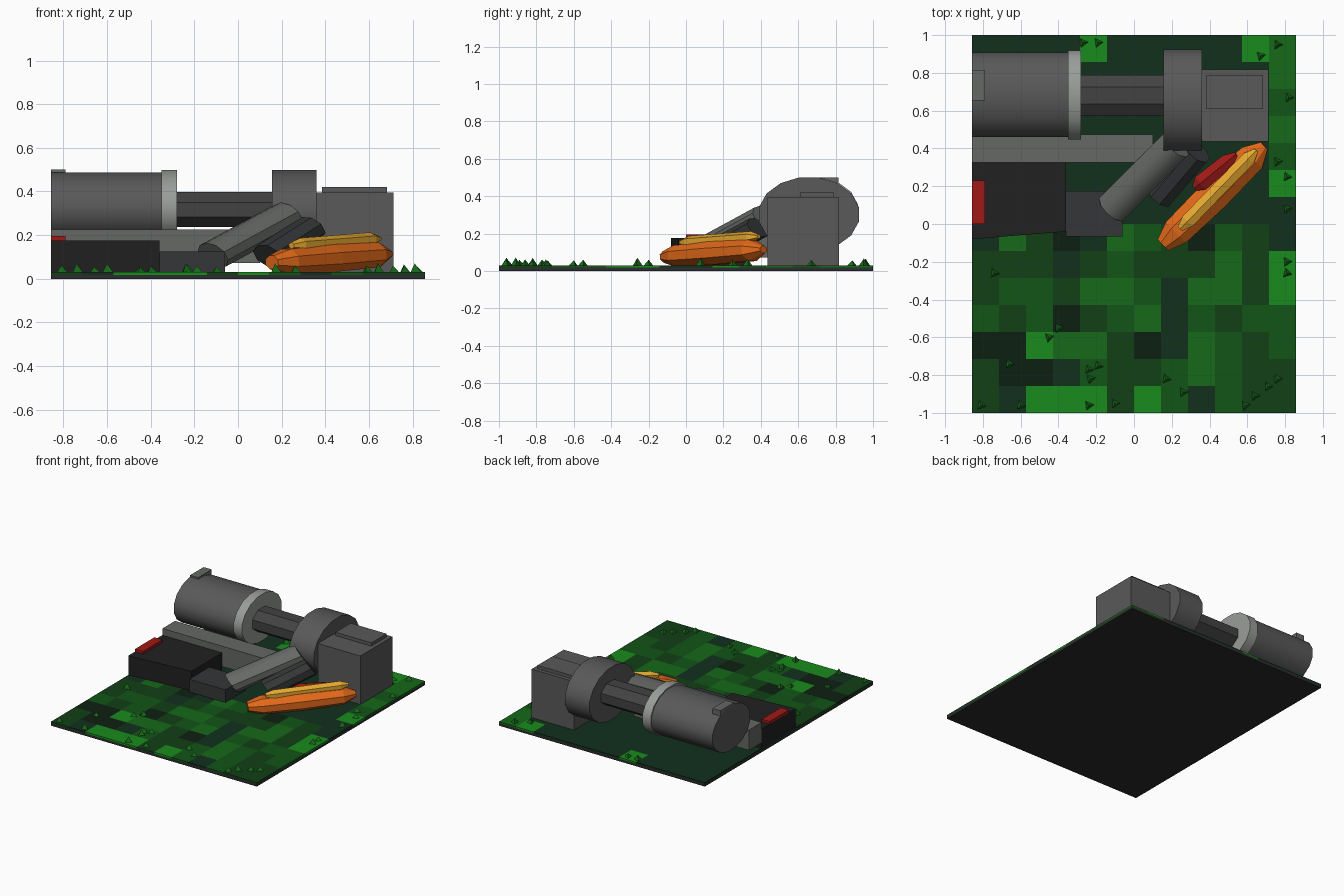
import bpy, bmesh, math, random
from mathutils import Vector

if "Cube" in bpy.data.objects:
    bpy.data.objects.remove(bpy.data.objects["Cube"])

random.seed(4)
SQUASH = 0.74          # every round part is flattened in height
X, G = 0.857, 0.03     # ground half width and thickness


def material(name, rgb):
    m = bpy.data.materials.new(name)
    m.diffuse_color = (*rgb, 1)
    m.use_nodes = True
    m.node_tree.nodes["Principled BSDF"].inputs["Base Color"].default_value = m.diffuse_color
    return m


def finish(name, bm, mats=(), smooth=False):
    bmesh.ops.recalc_face_normals(bm, faces=bm.faces)
    me = bpy.data.meshes.new(name)
    bm.to_mesh(me)
    bm.free()
    ob = bpy.data.objects.new(name, me)
    bpy.context.collection.objects.link(ob)
    for m in mats:
        me.materials.append(m)
    if smooth:
        bpy.ops.object.select_all(action='DESELECT')
        ob.select_set(True)
        bpy.context.view_layer.objects.active = ob
        bpy.ops.object.shade_smooth_by_angle(angle=math.radians(40))
    return ob


def block(name, outline, z0, z1, mat=None):
    """Upright prism over a footprint polygon."""
    bm = bmesh.new()
    low = [bm.verts.new((x, y, z0)) for x, y in outline]
    top = [bm.verts.new((x, y, z1)) for x, y in outline]
    bm.faces.new(low)
    bm.faces.new(top)
    n = len(outline)
    for i in range(n):
        j = (i + 1) % n
        bm.faces.new((low[i], low[j], top[j], top[i]))
    return finish(name, bm, [mat] if mat else [])


def rect(x0, x1, y0, y1):
    return [(x0, y0), (x1, y0), (x1, y1), (x0, y1)]


def tube(name, p, q, profile, sides, mat=None, smooth=False):
    """Flattened lathe between p and q; profile holds (fraction, radius)."""
    lift = lambda v: Vector((v[0], v[1], v[2] / SQUASH))
    p, q = lift(p), lift(q)
    d = (q - p).normalized()
    u = d.cross(Vector((0, 0, 1))).normalized()
    v = u.cross(d)
    bm = bmesh.new()
    rings = []
    for t, r in profile:
        ring = []
        for k in range(sides):
            a = 2 * math.pi * (k + 0.5) / sides
            c = p.lerp(q, t) + (u * math.cos(a) + v * math.sin(a)) * r
            ring.append(bm.verts.new((c.x, c.y, c.z * SQUASH)))
        rings.append(ring)
    bm.faces.new(rings[0])
    bm.faces.new(rings[-1])
    for a, b in zip(rings, rings[1:]):
        for k in range(sides):
            m = (k + 1) % sides
            bm.faces.new((a[k], a[m], b[m], b[k]))
    return finish(name, bm, [mat] if mat else [], smooth)


def straight(r):
    return [(0, r), (1, r)]


# Materials
soil = material("soil", (0.025, 0.025, 0.025))
greens = [material(f"green_{i}", c) for i, c in enumerate([
    (0.004, 0.014, 0.006), (0.006, 0.03, 0.012), (0.006, 0.05, 0.008),
    (0.006, 0.09, 0.008), (0.008, 0.14, 0.01), (0.01, 0.26, 0.012)])]
blade_green = material("blade_green", (0.01, 0.16, 0.012))
black = material("black", (0.015, 0.015, 0.016))
dark = material("dark_metal", (0.035, 0.037, 0.038))
steel = material("steel", (0.1, 0.1, 0.1))
shaft_grey = material("shaft_grey", (0.055, 0.055, 0.055))
pale = material("pale_metal", (0.13, 0.14, 0.13))
rim_grey = material("rim_grey", (0.32, 0.34, 0.32))
red = material("red", (0.35, 0.01, 0.008))
orange = material("orange", (0.75, 0.14, 0.01))
yellow = material("yellow", (0.8, 0.4, 0.03))

# Ground slab with a patchwork top of 12 x 14 tiles
block("ground_base", rect(-X, X, -1, 1), 0, G - 0.012, soil)
bm = bmesh.new()
for i in range(12):
    for j in range(14):
        x0, y0 = -X + i * X / 6, -1 + j / 7
        hidden = i < 11 and j > 6
        edge = j == 0 or i == 11
        shade = 1 if hidden else min(5, random.choice((0, 1, 2, 2, 3, 3, 4)) + edge)
        if (i, j) in ((4, 13), (2, 2), (11, 8), (10, 13)):
            shade = 5
        c = [(x, y, z) for z in (G - 0.012, G)
             for x, y in rect(x0, x0 + X / 6, y0, y0 + 1 / 7)]
        v = [bm.verts.new(k) for k in c]
        f = [bm.faces.new(v[4:])]
        for on, a, b in ((j == 0, 0, 1), (i == 11, 1, 2), (j == 13, 2, 3), (i == 0, 3, 0)):
            if on:
                f.append(bm.faces.new((v[a], v[b], v[b + 4], v[a + 4])))
        for face in f:
            face.material_index = shade
bmesh.ops.remove_doubles(bm, verts=bm.verts, dist=1e-4)
finish("ground_tiles", bm, greens)

# Grass blades: three-sided spikes
spots = [(-.27, .96), (-.19, .96), (.67, .89), (.76, .95), (.82, .67), (.76, .33),
         (.81, .25), (.81, .08), (.81, -.2), (.81, -.26), (-.74, -.26), (-.66, -.74),
         (-.45, -.6), (-.4, -.55), (-.24, -.77), (-.19, -.75), (-.23, -.82), (-.24, -.96),
         (-.1, -.95), (.17, -.82), (.26, -.89), (.76, -.82), (.71, -.86), (.59, -.96),
         (.64, -.91), (-.81, -.96), (-.6, -.96)]
bm = bmesh.new()
for x, y in spots:
    h, a0 = random.uniform(0.025, 0.042), random.uniform(-0.3, 0.3)
    tip = bm.verts.new((x, y, G + h))
    base = [bm.verts.new((x + 0.03 * math.cos(a0 + a), y + 0.03 * math.sin(a0 + a), G - 0.002))
            for a in (0, 2.094, 4.189)]
    bm.faces.new(base)
    for k in range(3):
        bm.faces.new((base[k], base[(k + 1) % 3], tip))
finish("grass_blades", bm, [blade_green])

# Engine: tank, rim, shaft, wheel
tube("tank", (-X, .685, .322), (-.35, .685, .322), straight(.228), 16, steel, True)
tube("tank_rim", (-.35, .683, .324), (-.28, .683, .324), straight(.24), 16, rim_grey, True)
tube("shaft", (-.29, .68, .317), (.16, .68, .317), straight(.118), 8, shaft_grey)
tube("wheel", (.155, .657, .302), (.36, .657, .302), straight(.272), 16, steel, True)
block("tank_cap", rect(-X, -.79, .655, .815), .45, .50, pale)

# Gear housing with lid
block("housing", rect(.36, .712, .437, .818), G, .395, steel)
block("housing_lid", rect(.385, .683, .61, .79), .395, .42, steel)

# Chassis beam and control boxes
block("beam", rect(-X, .1, .325, .475), .072, .225, pale)
block("control_box", [(-X, -.08), (-.36, -.04), (-.36, .325), (-X, .325)], G, .175, black)
block("red_panel", rect(-X, -.79, .0, .23), .17, .195, red)
block("front_block", rect(-.36, -.06, -.065, .175), G, .125, dark)

# Slanted pipes
tube("light_pipe", (-.115, .085, .105), (.225, .425, .29), straight(.09), 10, pale, True)
tube("dark_pipe", (.135, .15, .105), (.335, .385, .232), straight(.08), 8, dark)

# Orange pod with red and yellow strips on top
tube("orange_pod", (.155, -.11, .075), (.69, .415, .115),
     [(0, .045), (.13, .083), (.5, .092), (.88, .083), (1, .028)], 8, orange)
tube("red_strip", (.32, .19, .135), (.54, .37, .148),
     [(0, .02), (.15, .05), (.8, .045), (1, .015)], 6, red)
tube("yellow_strip", (.245, -.025, .152), (.648, .39, .184),
     [(0, .02), (.1, .043), (.9, .043), (1, .015)], 6, yellow)
